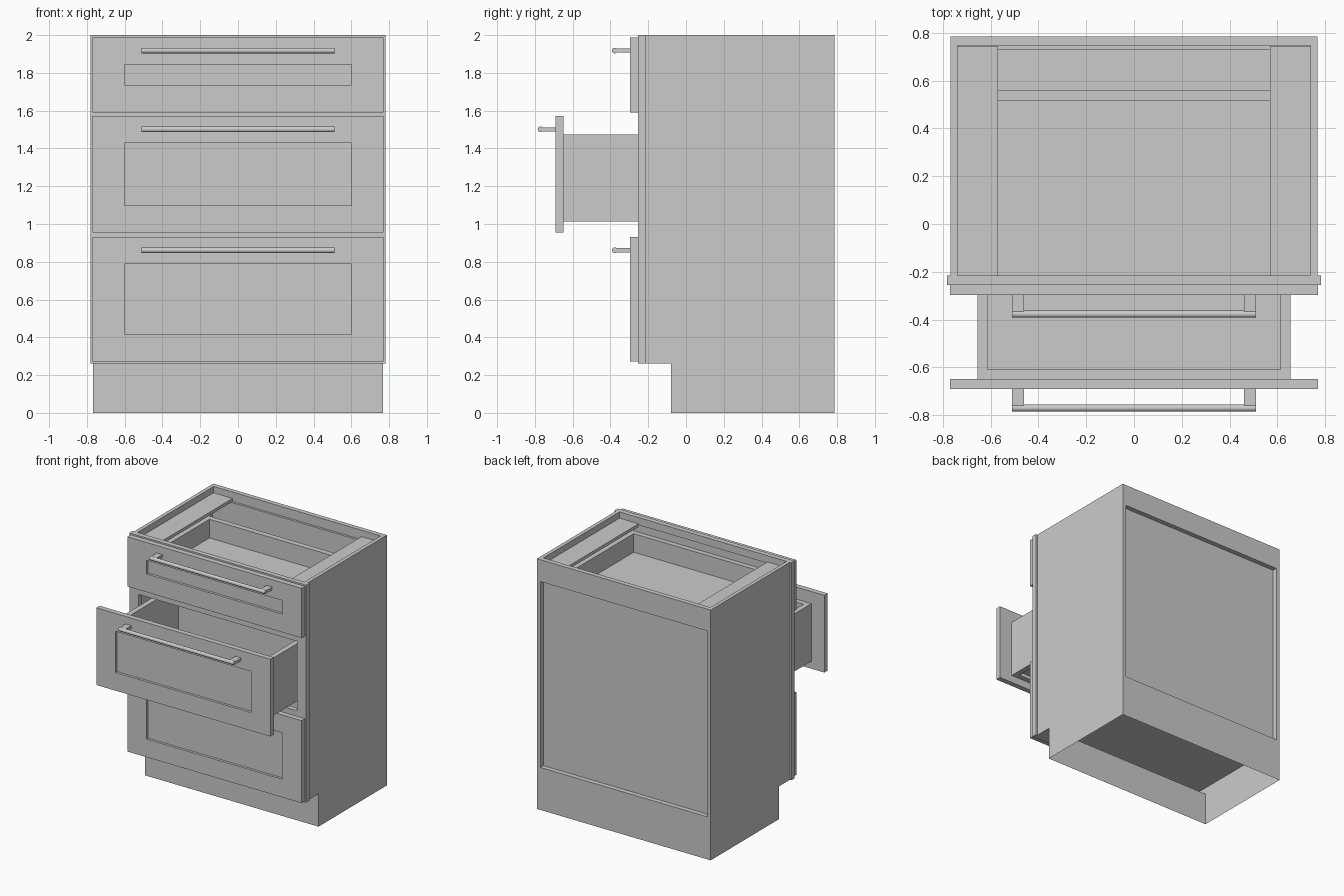
import bpy, bmesh, math
from mathutils import Vector

if "Cube" in bpy.data.objects:
    bpy.data.objects.remove(bpy.data.objects["Cube"])


def finish(name, bm, normals=True):
    if normals:
        bmesh.ops.recalc_face_normals(bm, faces=bm.faces)
    me = bpy.data.meshes.new(name)
    bm.to_mesh(me)
    bm.free()
    ob = bpy.data.objects.new(name, me)
    bpy.context.collection.objects.link(ob)
    return ob


def block(lo, hi):
    bm = bmesh.new()
    bmesh.ops.create_cube(bm, size=1)
    for v in bm.verts:
        v.co = Vector([hi[i] if v.co[i] > 0 else lo[i] for i in range(3)])
    bm.normal_update()
    return bm


def box(name, lo, hi):
    return finish(name, block(lo, hi))


def sheet(name, points):
    bm = bmesh.new()
    bm.faces.new([bm.verts.new(p) for p in points])
    return finish(name, bm, False)


def recess(bm, direction, lo, hi, depth):
    """Sink a rectangle (lo..hi, in the two other axes) into the face pointing along direction."""
    d = Vector(direction)
    face = max(bm.faces, key=lambda f: f.normal.dot(d) + f.calc_center_median().dot(d))
    axes = [i for i in range(3) if abs(d[i]) < 0.5]
    mid = face.calc_center_median()
    face = bmesh.ops.extrude_discrete_faces(bm, faces=[face])['faces'][0]
    for v in face.verts:
        for k, a in enumerate(axes):
            v.co[a] = hi[k] if v.co[a] > mid[a] else lo[k]
    face = bmesh.ops.extrude_discrete_faces(bm, faces=[face])['faces'][0]
    for v in face.verts:
        v.co -= d * depth
    bm.normal_update()


W, BACK, FRAME_Y = 0.768, 0.785, -0.215
TOE_Y, TOE_Z, FLOOR = -0.08, 0.262, 0.315

# thin base skirt below the floor, with toe notch
notch = [(TOE_Y, 0), (BACK, 0), (BACK, FLOOR), (FRAME_Y, FLOOR), (FRAME_Y, TOE_Z), (TOE_Y, TOE_Z)]
sheet("right_base_side", [(W, y, z) for y, z in notch])
sheet("left_base_side", [(-W, y, z) for y, z in reversed(notch)])
sheet("toe_board", [(-W, TOE_Y, 0), (W, TOE_Y, 0), (W, TOE_Y, TOE_Z), (-W, TOE_Y, TOE_Z)])
sheet("toe_soffit", [(-W, FRAME_Y, TOE_Z), (-W, TOE_Y, TOE_Z), (W, TOE_Y, TOE_Z), (W, FRAME_Y, TOE_Z)])
sheet("base_back", [(W, BACK, 0), (-W, BACK, 0), (-W, BACK, FLOOR), (W, BACK, FLOOR)])

for s, side in ((-1, "left"), (1, "right")):
    def slab(name, x0, x1, y0, y1, z0, z1):
        xs = sorted((s * x0, s * x1))
        box(f"{side}_{name}", (xs[0], y0, z0), (xs[1], y1, z1))
    slab("side_panel", 0.738, W, FRAME_Y, BACK, FLOOR, 2)
    slab("top_plank", 0.57, 0.738, FRAME_Y, 0.745, 1.925, 1.95)
    slab("frame_stile", 0.70, 0.782, -0.255, FRAME_Y, TOE_Z, 2)

# face frame rails
for i, (z0, z1) in enumerate(((TOE_Z, 0.325), (0.91, 0.975), (1.53, 1.64), (1.94, 2))):
    box(f"frame_rail_{i + 1}", (-0.70, -0.255, z0), (0.70, FRAME_Y, z1))

# floor, back panel and back rails
box("cabinet_floor", (-W, FRAME_Y, FLOOR), (W, BACK, FLOOR + 0.012))
box("back_panel", (-0.738, 0.729, FLOOR), (0.738, 0.747, 1.925))
box("back_bottom_rail", (-0.738, 0.747, FLOOR), (0.738, BACK, 0.34))
box("back_top_rail", (-0.738, 0.747, 1.825), (0.738, BACK, 2))


def drawer(name, z0, z1, shift, tray_drop, floor_lift):
    y = -0.255 + shift
    face = y - 0.042
    # front with sunken panel
    bm = block((-0.77, face, z0), (0.77, y, z1))
    recess(bm, (0, -1, 0), (-0.60, z0 + 0.145), (0.60, z1 - 0.143), 0.02)
    finish(name + "_front", bm)
    # tray, hollow above and slightly below
    b0, b1 = z0 + 0.06, z1 - tray_drop
    bm = block((-0.655, y, b0), (0.655, y + 0.815, b1))
    inner = (-0.613, y + 0.04), (0.613, y + 0.77)
    recess(bm, (0, 0, 1), *inner, b1 - b0 - floor_lift)
    recess(bm, (0, 0, -1), *inner, 0.03)
    finish(name + "_tray", bm)
    # handle bar and posts
    hz, hy = z1 - 0.07, face - 0.08
    bpy.ops.mesh.primitive_cylinder_add(vertices=24, radius=0.015, depth=1.02,
                                        location=(0, hy, hz), rotation=(0, math.pi / 2, 0))
    bpy.context.object.name = name + "_handle_bar"
    bpy.ops.object.shade_smooth_by_angle()
    for s, side in ((-1, "left"), (1, "right")):
        x = sorted((s * 0.46, s * 0.51))
        box(f"{name}_{side}_handle_post", (x[0], hy, hz - 0.011), (x[1], face, hz + 0.011))


drawer("bottom_drawer", 0.272, 0.931, 0, 0.10, 0.05)
drawer("middle_drawer", 0.954, 1.571, -0.393, 0.097, 0.05)
drawer("top_drawer", 1.591, 1.988, 0, 0.128, 0.06)
